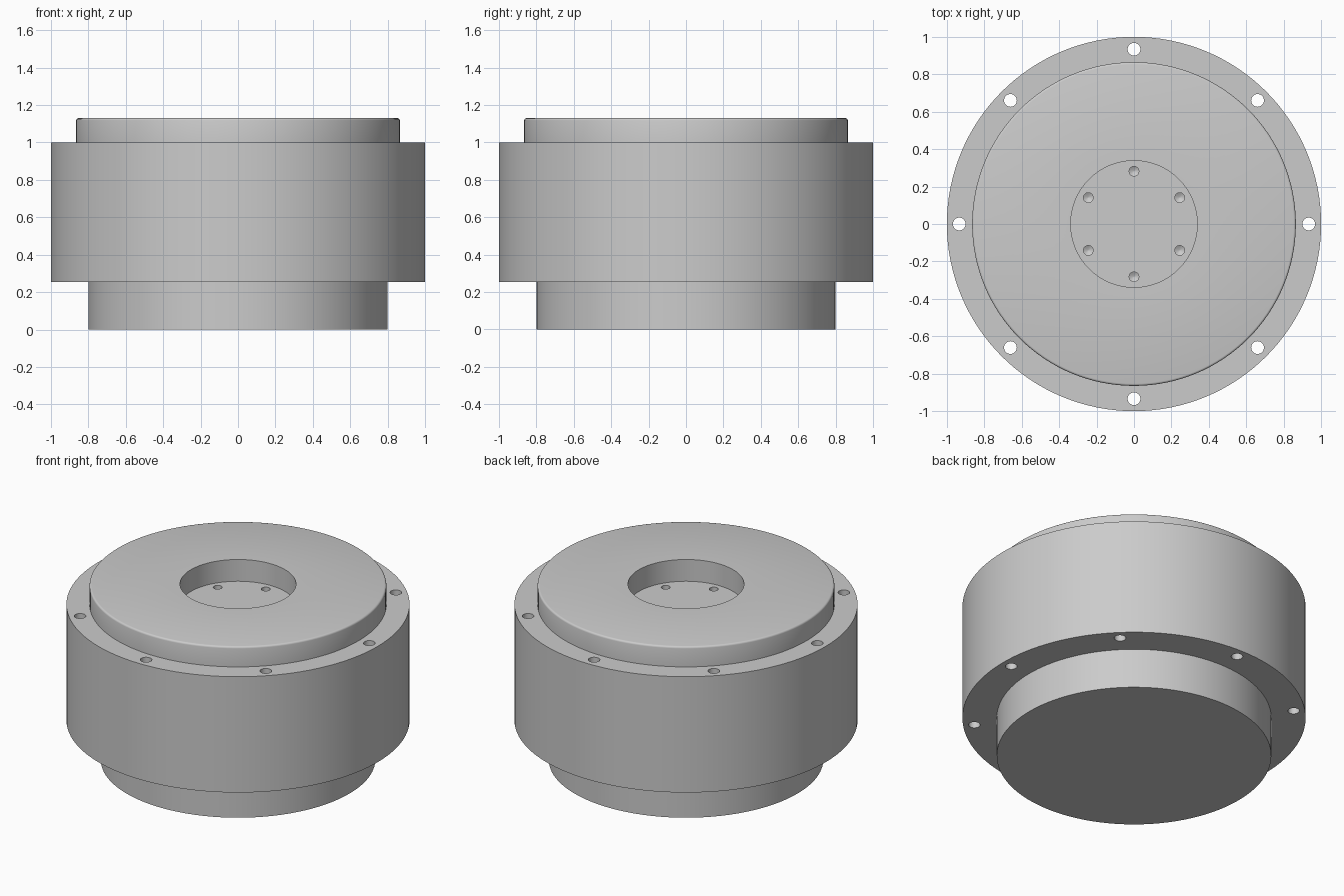
import bpy, bmesh
from math import cos, sin, tau, radians

cube = bpy.data.objects.get("Cube")
if cube:
    bpy.data.objects.remove(cube)

grey = bpy.data.materials.new("machined_grey")
grey.use_nodes = True
colour = (0.6, 0.6, 0.6, 1)
grey.diffuse_color = colour
grey.node_tree.nodes["Principled BSDF"].inputs["Base Color"].default_value = colour


def add_turned(bm, profile, segments, cx=0, cy=0):
    """Turn a (radius, z) profile, listed from bottom to top, into a closed solid."""
    rings = [[bm.verts.new((cx + r * cos(tau * i / segments), cy + r * sin(tau * i / segments), z))
              for i in range(segments)] for r, z in profile]
    for low, high in zip(rings, rings[1:]):
        for i in range(segments):
            j = (i + 1) % segments
            bm.faces.new((low[i], low[j], high[j], high[i]))
    bm.faces.new(rings[0][::-1])
    bm.faces.new(rings[-1])


def make_object(name, bm):
    bmesh.ops.recalc_face_normals(bm, faces=bm.faces)
    mesh = bpy.data.meshes.new(name)
    bm.to_mesh(mesh)
    bm.free()
    mesh.materials.append(grey)
    obj = bpy.data.objects.new(name, mesh)
    bpy.context.collection.objects.link(obj)
    return obj


# Turned housing: base spigot, wide body, raised cap with rounded rim, central recess
BODY_TOP, CAP_TOP, RECESS_FLOOR = 1.0, 1.13, 0.99
bevel = 0.012
rim = [(0.865 - bevel + bevel * cos(radians(a)), CAP_TOP - bevel + bevel * sin(radians(a)))
       for a in (0, 30, 60, 90)]
profile = [(0.8, 0), (0.8, 0.255), (1.0, 0.255), (1.0, BODY_TOP), (0.865, BODY_TOP),
           *rim, (0.338, CAP_TOP), (0.338, RECESS_FLOOR)]
bm = bmesh.new()
add_turned(bm, profile, 128)
housing = make_object("motor_housing", bm)

# Cutter: eight through holes in the flange, six drilled holes in the recess
bm = bmesh.new()
for k in range(8):
    a = tau * k / 8
    add_turned(bm, [(0.034, 0.1), (0.034, 1.1)], 32, 0.934 * cos(a), 0.934 * sin(a))
for k in range(6):
    a = tau * (k + 0.5) / 6
    drill = [(0.001, 0.875), (0.026, 0.89), (0.026, 1.05)]
    add_turned(bm, drill, 24, 0.282 * cos(a), 0.282 * sin(a))
cutter = make_object("hole_cutter", bm)
cutter.hide_render = True

cut = housing.modifiers.new("Bolt holes", 'BOOLEAN')
cut.operation = 'DIFFERENCE'
cut.solver = 'EXACT'
cut.object = cutter

bpy.ops.object.select_all(action='DESELECT')
housing.select_set(True)
bpy.context.view_layer.objects.active = housing
bpy.ops.object.modifier_apply(modifier=cut.name)
bpy.data.objects.remove(cutter)
bpy.ops.object.shade_smooth_by_angle(angle=radians(35))
